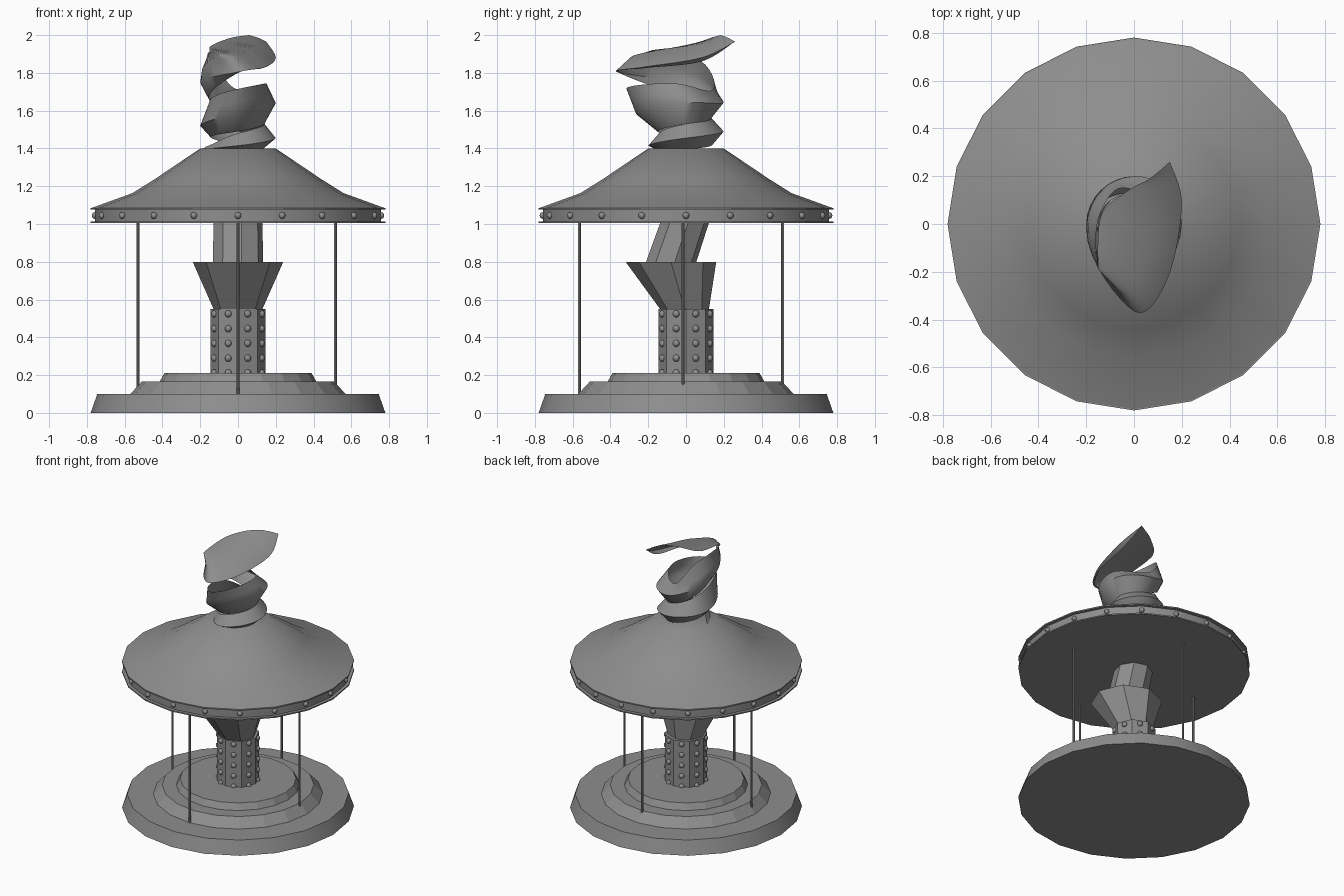
import bpy, bmesh, math
from mathutils import Vector

if "Cube" in bpy.data.objects:
    bpy.data.objects.remove(bpy.data.objects["Cube"])

# dark grey for every part
grey = bpy.data.materials.new("dark_grey")
grey.diffuse_color = (.27, .27, .27, 1)
grey.use_nodes = True
grey.node_tree.nodes["Principled BSDF"].inputs["Base Color"].default_value = grey.diffuse_color


def make_object(name, bm, smooth=None):
    bmesh.ops.recalc_face_normals(bm, faces=bm.faces[:])
    me = bpy.data.meshes.new(name)
    bm.to_mesh(me)
    bm.free()
    me.materials.append(grey)
    ob = bpy.data.objects.new(name, me)
    bpy.context.collection.objects.link(ob)
    if smooth:
        bpy.ops.object.select_all(action='DESELECT')
        ob.select_set(True)
        bpy.context.view_layer.objects.active = ob
        bpy.ops.object.shade_smooth_by_angle(angle=math.radians(smooth))
    return ob


def loft(name, sections, sides, smooth=None, turn=0.0):
    """Capped stack of regular polygons: each section is (radius, z, centre y)."""
    bm = bmesh.new()
    rings = []
    for r, z, cy in sections:
        rings.append([bm.verts.new((r * math.cos(turn + math.tau * i / sides),
                                    cy + r * math.sin(turn + math.tau * i / sides), z))
                      for i in range(sides)])
    for a, b in zip(rings, rings[1:]):
        for i in range(sides):
            j = (i + 1) % sides
            bm.faces.new((a[i], a[j], b[j], b[i]))
    bm.faces.new(rings[0])
    bm.faces.new(rings[-1])
    return make_object(name, bm, smooth)


def rivets(name, points, radius):
    bm = bmesh.new()
    for p in points:
        new = bmesh.ops.create_uvsphere(bm, u_segments=10, v_segments=6, radius=radius)['verts']
        bmesh.ops.translate(bm, verts=new, vec=p)
    return make_object(name, bm, 60)


# stepped base
loft("base", [(.78, 0, 0), (.745, .10, 0)], 20, 30)
loft("middle_step", [(.57, .10, 0), (.51, .165, 0)], 20)
loft("upper_step", [(.415, .165, 0), (.39, .21, 0)], 20)

# riveted lower column, flared collar, leaning upper column
loft("lower_column", [(.145, .2, 0), (.145, .55, 0)], 8)
loft("collar", [(.125, .54, -.005), (.24, .80, -.08)], 8)
loft("upper_column", [(.135, .78, -.085), (.13, 1.02, -.003)], 8, turn=math.radians(8))
apothem = .145 * math.cos(math.pi / 8)
rivets("column_rivets",
       [(apothem * math.cos(a), apothem * math.sin(a), .212 + .078 * k)
        for a in [math.pi / 8 + math.pi / 4 * i for i in range(8)] for k in range(5)], .019)

# thin poles
for label, x, y in (("left", -.53, -.01), ("right", .515, -.015),
                    ("front", 0, -.565), ("back", 0, .512)):
    bpy.ops.mesh.primitive_cylinder_add(vertices=8, radius=.008, depth=.93, location=(x, y, .555))
    bpy.context.object.name = label + "_pole"
    bpy.context.object.data.materials.append(grey)

# roof rim with two flanges, and its rivets
loft("rim_band", [(.757, 1.01, 0), (.757, 1.083, 0)], 20, 30)
loft("lower_flange", [(.78, 1.004, 0), (.78, 1.013, 0)], 20)
loft("upper_flange", [(.78, 1.076, 0), (.78, 1.085, 0)], 20)
rivets("rim_rivets", [(.757 * math.cos(math.tau * i / 20), .757 * math.sin(math.tau * i / 20), 1.045)
                      for i in range(20)], .018)

# roof cone with a flaring skirt
loft("roof", [(.775, 1.085, 0), (.56, 1.163, 0), (.44, 1.238, 0), (.2, 1.40, 0)], 20, 40)

# spiral on top, per quarter turn: inner underside, outer ridge, middle, upper edge
stations = [
    ((-.18, 0, 1.39), (-.19, 0, 1.395), None, (-.17, 0, 1.41)),
    ((0, -.15, 1.39), (0, -.2, 1.415), None, (0, -.14, 1.48)),
    ((.13, 0, 1.395), (.2, 0, 1.455), None, (.14, 0, 1.53)),
    ((0, .14, 1.42), (0, .2, 1.49), None, (0, .13, 1.56)),
    ((-.145, 0, 1.46), (-.2, 0, 1.52), None, (-.15, -.02, 1.65)),
    ((0, -.15, 1.49), (0, -.265, 1.585), None, (0, -.315, 1.715)),
    ((.14, 0, 1.53), (.2, 0, 1.64), None, (.15, -.08, 1.745)),
    ((0, .13, 1.56), (0, .2, 1.645), None, (0, .14, 1.71)),
    ((-.155, 0, 1.67), (-.2, -.02, 1.75), (-.19, 0, 1.81), (-.14, .05, 1.88)),
    ((0, -.35, 1.80), (0, -.365, 1.805), (-.05, -.29, 1.875), (-.15, -.19, 1.915)),
    ((.13, -.22, 1.825), (.14, -.23, 1.83), (.05, -.15, 1.92), (-.14, .03, 1.945)),
    ((.17, .08, 1.86), (.2, .08, 1.88), (.1, .06, 1.95), (-.04, .13, 1.985)),
    ((.145, .255, 1.963), (.15, .26, 1.965), (.11, .225, 1.985), (.06, .185, 2.0)),
]


def smooth_rail(pts, steps=8):
    n = len(pts)
    tan = []
    for i in range(n):
        d = pts[min(i + 1, n - 1)] - pts[max(i - 1, 0)]
        k = .75 if i < 9 else .5
        tan.append(Vector((d.x * k, d.y * k, d.z * .5)))
    out = []
    for i in range(n - 1):
        for s in range(steps):
            t = s / steps
            out.append(pts[i] * (2 * t**3 - 3 * t**2 + 1) + tan[i] * (t**3 - 2 * t**2 + t)
                       + pts[i + 1] * (3 * t**2 - 2 * t**3) + tan[i + 1] * (t**3 - t**2))
    return out + [pts[-1]]


under = [Vector(s[0]) for s in stations]
ridge = [Vector(s[1]) for s in stations]
top = [Vector(s[3]) for s in stations]
mid = [Vector(s[2]) if s[2] else (a + b) / 2 for s, a, b in zip(stations, ridge, top)]
bm = bmesh.new()
rails = [[bm.verts.new((max(-.2, min(.2, p.x)), p.y, min(p.z, 2.0))) for p in smooth_rail(r)]
         for r in (under, ridge, mid, top)]
for a, b in zip(rails, rails[1:]):
    for i in range(len(a) - 1):
        bm.faces.new((a[i], a[i + 1], b[i + 1], b[i]))
make_object("spiral_ribbon", bm, 50)
